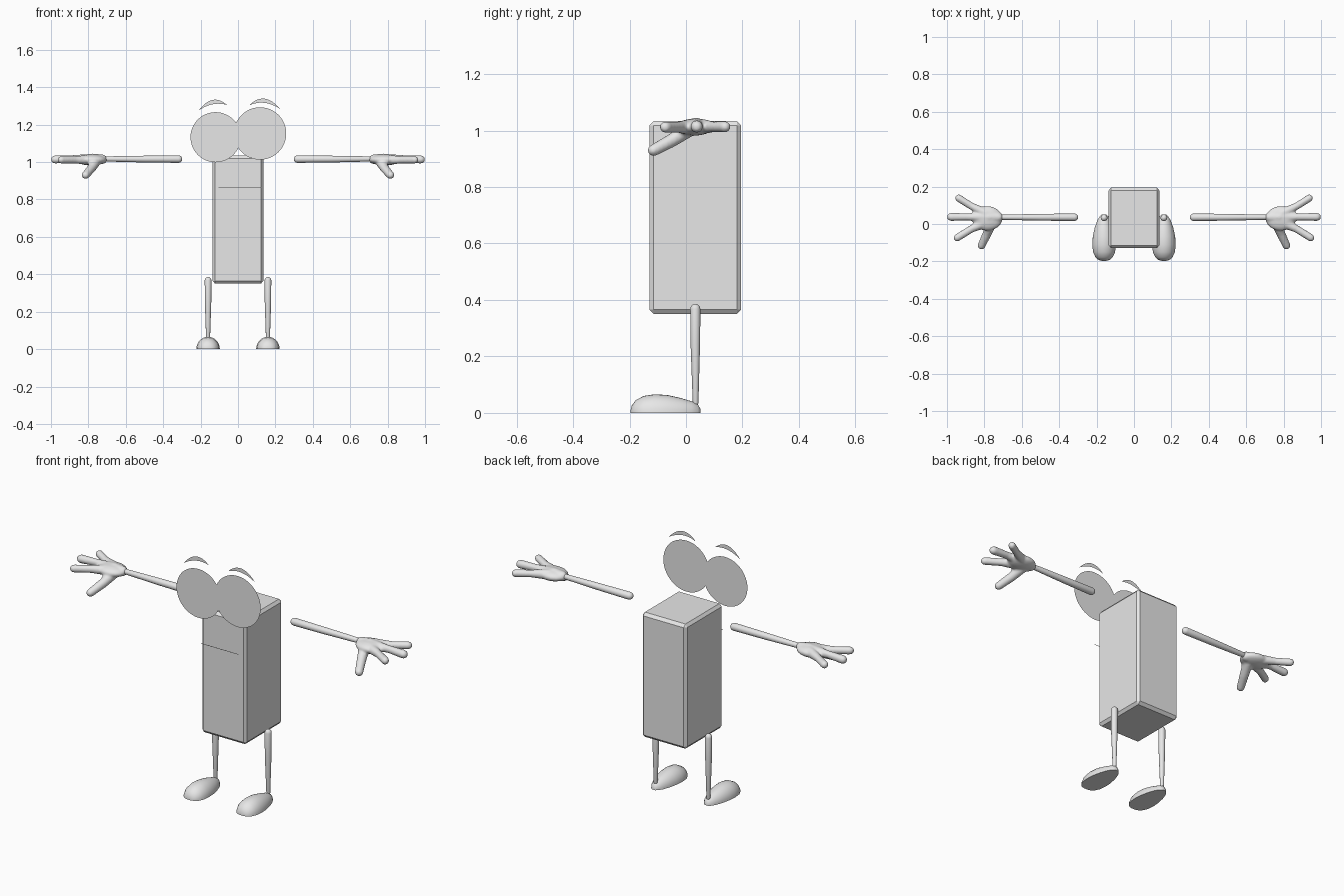
import bpy, bmesh, math
from mathutils import Vector, Matrix

if "Cube" in bpy.data.objects:
    bpy.data.objects.remove(bpy.data.objects["Cube"])

grey = bpy.data.materials.new("plain_grey")
grey.diffuse_color = (0.8, 0.8, 0.8, 1)
grey.use_nodes = True
grey.node_tree.nodes["Principled BSDF"].inputs["Base Color"].default_value = grey.diffuse_color


def finish(name, bm, smooth=True, mirror=False):
    """Turn a bmesh into a named object, optionally mirrored across x."""
    bmesh.ops.recalc_face_normals(bm, faces=bm.faces)
    me = bpy.data.meshes.new(name)
    bm.to_mesh(me)
    bm.free()
    me.materials.append(grey)
    ob = bpy.data.objects.new(name, me)
    bpy.context.collection.objects.link(ob)
    if smooth:
        bpy.ops.object.select_all(action='DESELECT')
        bpy.context.view_layer.objects.active = ob
        ob.select_set(True)
        bpy.ops.object.shade_smooth_by_angle(angle=math.radians(50))
    if mirror:
        ob.modifiers.new("mirror", 'MIRROR').use_mirror_merge = False
    return ob


def loft(bm, rings):
    """Skin a list of closed point rings and cap both ends."""
    vs = [[bm.verts.new(p) for p in r] for r in rings]
    n = len(vs[0])
    for a, b in zip(vs, vs[1:]):
        for i in range(n):
            j = (i + 1) % n
            bm.faces.new((a[i], a[j], b[j], b[i]))
    bm.faces.new(vs[0][::-1])
    bm.faces.new(vs[-1])


def limb(bm, stations, sides=16):
    """Round-ended tube through (x, y, z, radius) stations."""
    pts = [Vector(s[:3]) for s in stations]
    rad = [s[3] for s in stations]
    d0 = (pts[1] - pts[0]).normalized()
    d1 = (pts[-1] - pts[-2]).normalized()
    caps = [math.radians(a) for a in (80, 55, 28)]
    row = [(pts[0] - d0 * rad[0] * math.sin(a), rad[0] * math.cos(a)) for a in caps]
    row += list(zip(pts, rad))
    row += [(pts[-1] + d1 * rad[-1] * math.sin(a), rad[-1] * math.cos(a)) for a in caps[::-1]]
    q = (pts[-1] - pts[0]).to_track_quat('Z', 'Y')
    loft(bm, [[p + q @ Vector((r * math.cos(t), r * math.sin(t), 0))
               for t in (2 * math.pi * k / sides for k in range(sides))] for p, r in row])


def flat(name, outline, y):
    """Flat plate facing the front."""
    bm = bmesh.new()
    bm.faces.new([bm.verts.new((x, y, z)) for x, z in outline])
    finish(name, bm, smooth=False)


# Box body with chamfered edges
bm = bmesh.new()
bmesh.ops.create_cube(bm, size=1)
bmesh.ops.scale(bm, vec=(1, 1, 2), verts=bm.verts)
bmesh.ops.bevel(bm, geom=bm.edges[:], offset=0.045, segments=1, affect='EDGES')
bmesh.ops.scale(bm, vec=(0.27, 0.324, 0.342), verts=bm.verts)
bmesh.ops.translate(bm, vec=(0, 0.033, 0.692), verts=bm.verts)
finish("body", bm, smooth=False)

# Flat eyes, brows and mouth line floating before the body
for side, cx, cz, r, y in (("left", -0.12, 1.133, 0.134, -0.170),
                           ("right", 0.118, 1.153, 0.140, -0.172)):
    flat(side + "_eye", [(cx + r * math.cos(t), cz + r * math.sin(t))
                         for t in (2 * math.pi * k / 48 for k in range(48))], y)


def brow(name, a, top, low, b):
    """Crescent between two tips, with upper and lower quadratic arcs."""
    def arc(c, t):
        return tuple((1 - t) ** 2 * p + 2 * t * (1 - t) * q + t * t * s
                     for p, q, s in zip(a, c, b))
    n = 12
    flat(name, [arc(top, k / n) for k in range(n + 1)] +
         [arc(low, k / n) for k in range(n - 1, 0, -1)], -0.171)


brow("left_brow", (-0.21, 1.276), (-0.135, 1.375), (-0.135, 1.328), (-0.058, 1.305))
brow("right_brow", (0.06, 1.303), (0.14, 1.385), (0.14, 1.34), (0.225, 1.284))
flat("mouth", [(-0.105, 0.862), (0.122, 0.862), (0.122, 0.865), (-0.105, 0.865)], -0.171)

# Arms and legs
bm = bmesh.new()
limb(bm, [(0.318, 0.036, 1.016, 0.020), (0.50, 0.036, 1.016, 0.018), (0.74, 0.036, 1.017, 0.013)])
finish("arm", bm, mirror=True)
bm = bmesh.new()
limb(bm, [(0.160, 0.033, 0.368, 0.018), (0.160, 0.033, 0.25, 0.017), (0.160, 0.034, 0.035, 0.010)])
finish("leg", bm, mirror=True)

# Feet: domed sections with flat soles, (y, half width, height)
bm = bmesh.new()
rings = []
for y, w, h in ((-0.197, 0.012, 0.008), (-0.192, 0.030, 0.026), (-0.178, 0.046, 0.045),
                (-0.150, 0.059, 0.060), (-0.110, 0.063, 0.066), (-0.065, 0.060, 0.063),
                (-0.020, 0.050, 0.053), (0.020, 0.036, 0.041), (0.042, 0.022, 0.031),
                (0.052, 0.010, 0.012)):
    rings.append([(0.160 + w * math.cos(t), y, h * math.sin(t))
                  for t in (math.pi * k / 14 for k in range(15))])
loft(bm, rings)
finish("foot", bm, mirror=True)

# Hands: palm, three fingers and a thumb fused into one skin
bm = bmesh.new()
palm = Matrix.Translation((0.785, 0.030, 1.012)) @ Matrix.Diagonal((0.082, 0.066, 0.030, 1))
bmesh.ops.create_uvsphere(bm, u_segments=24, v_segments=14, radius=1, matrix=palm)
limb(bm, [(0.725, 0.036, 1.015, 0.026), (0.78, 0.036, 1.016, 0.030)])
for stations in (
        [(0.790, 0.055, 1.014, 0.028), (0.87, 0.096, 1.013, 0.019), (0.937, 0.138, 1.013, 0.020)],
        [(0.790, 0.036, 1.016, 0.028), (0.89, 0.038, 1.018, 0.019), (0.978, 0.038, 1.014, 0.022)],
        [(0.790, 0.010, 1.012, 0.028), (0.87, -0.027, 1.012, 0.020), (0.945, -0.073, 1.012, 0.020)],
        [(0.760, 0.010, 1.005, 0.028), (0.785, -0.050, 0.965, 0.024), (0.815, -0.115, 0.930, 0.021)]):
    limb(bm, stations)
hand = finish("hand", bm)
remesh = hand.modifiers.new("fuse", 'REMESH')
remesh.mode = 'VOXEL'
remesh.voxel_size = 0.006
remesh.use_smooth_shade = True
soft = hand.modifiers.new("soften", 'SMOOTH')
soft.factor = 0.5
soft.iterations = 4
hand.modifiers.new("mirror", 'MIRROR').use_mirror_merge = False
